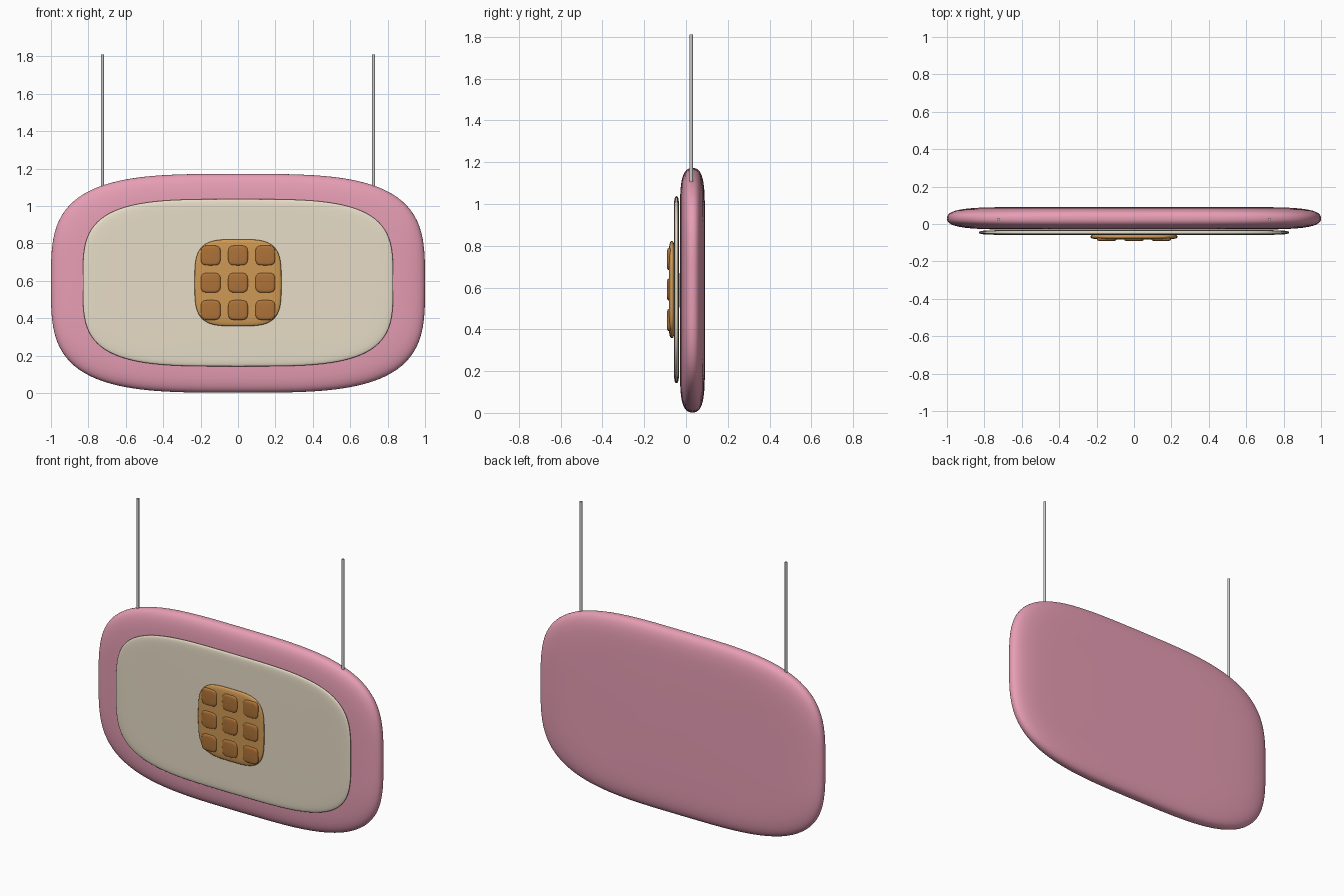
import bpy, bmesh
from math import sin, cos, pi, copysign

if "Cube" in bpy.data.objects:
    bpy.data.objects.remove(bpy.data.objects["Cube"])


def material(name, rgb):
    m = bpy.data.materials.new(name)
    m.diffuse_color = (*rgb, 1)
    m.use_nodes = True
    m.node_tree.nodes["Principled BSDF"].inputs["Base Color"].default_value = m.diffuse_color
    return m


pink = material("pink", (0.80, 0.34, 0.46))
cream = material("cream", (0.80, 0.72, 0.57))
tan = material("tan", (0.62, 0.32, 0.09))
brown = material("brown", (0.42, 0.17, 0.04))


def finish(bm, name, mat=None):
    bmesh.ops.recalc_face_normals(bm, faces=bm.faces)
    me = bpy.data.meshes.new(name)
    bm.to_mesh(me)
    bm.free()
    if mat:
        me.materials.append(mat)
    for p in me.polygons:
        p.use_smooth = True
    ob = bpy.data.objects.new(name, me)
    bpy.context.collection.objects.link(ob)
    return ob


def power(v, e):
    return copysign(abs(v) ** e, v)


def pillow(name, mat, cx, cz, hx, hz, y0, y1, n, m, segs=96, rings=24):
    """Soft slab: superellipse outline (exponent n), rounded rim (exponent m)."""
    bm = bmesh.new()
    cy, hy = (y0 + y1) / 2, (y1 - y0) / 2
    loops = []
    for i in range(1, rings):
        t = pi * i / rings
        s = sin(t) ** (2 / m)
        y = cy - hy * power(cos(t), 0.8)
        loops.append([bm.verts.new((cx + s * hx * power(cos(a), 2 / n), y,
                                    cz + s * hz * power(sin(a), 2 / n)))
                      for a in (2 * pi * k / segs for k in range(segs))])
    for a, b in zip(loops, loops[1:]):
        for k in range(segs):
            j = (k + 1) % segs
            bm.faces.new((a[k], a[j], b[j], b[k]))
    # close front and back with fans
    for loop, y in ((loops[0], y0), (loops[-1], y1)):
        c = bm.verts.new((cx, y, cz))
        for k in range(segs):
            bm.faces.new((c, loop[k], loop[(k + 1) % segs]))
    return finish(bm, name, mat)


# Sign board and raised front panel
pillow("board", pink, 0, 0.587, 1.0, 0.585, -0.030, 0.091, 3.5, 10)
pillow("front_panel", cream, 0, 0.590, 0.83, 0.447, -0.058, -0.033, 3.7, 24)

# Waffle with a grid of nine squares
pillow("waffle", tan, 0, 0.590, 0.232, 0.232, -0.082, -0.054, 3.7, 12, 64, 16)
for r in (-1, 0, 1):
    for c in (-1, 0, 1):
        pillow("waffle_square", brown, c * 0.146, 0.590 + r * 0.146,
               0.053, 0.053, -0.091, -0.068, 4, 8, 40, 12)

# Hanging rods
for side, x in (("left", -0.725), ("right", 0.725)):
    bpy.ops.mesh.primitive_cylinder_add(vertices=16, radius=0.008, depth=0.73,
                                        location=(x, 0.025, 1.445))
    rod = bpy.context.object
    rod.name = side + "_hanging_rod"
    bpy.ops.object.shade_smooth_by_angle()
